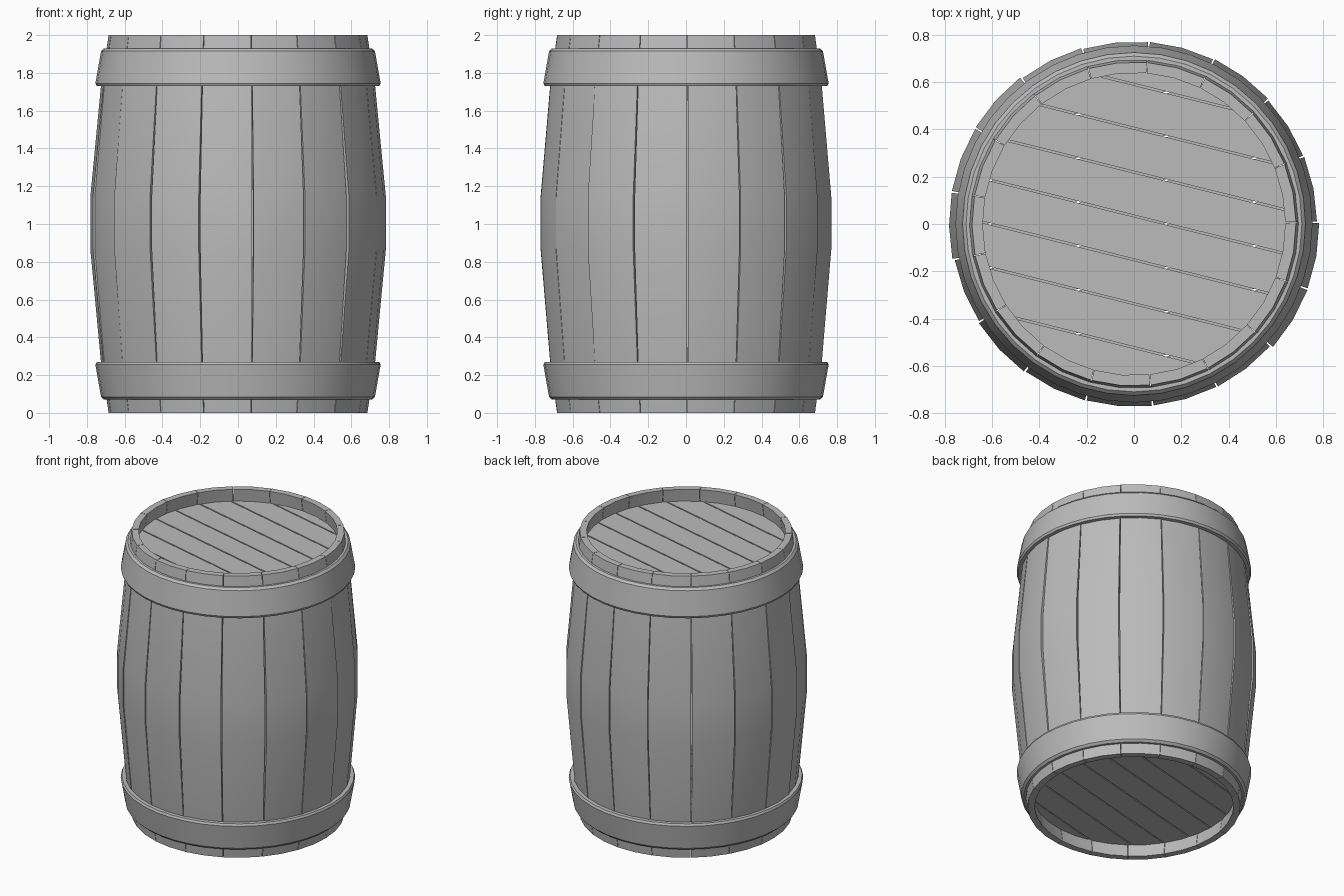
import bpy, bmesh, math, random
from mathutils import Vector

random.seed(4)
cube = bpy.data.objects.get("Cube")
if cube:
    bpy.data.objects.remove(cube, do_unlink=True)

grey = bpy.data.materials.new("plain grey")
grey.use_nodes = True
grey.diffuse_color = (0.5, 0.5, 0.5, 1)
grey.node_tree.nodes["Principled BSDF"].inputs["Base Color"].default_value = (0.5, 0.5, 0.5, 1)


def finish(bm, name):
    """Turn a bmesh into a smooth object with crisp edges."""
    bmesh.ops.recalc_face_normals(bm, faces=bm.faces)
    mesh = bpy.data.meshes.new(name)
    bm.to_mesh(mesh)
    bm.free()
    mesh.materials.append(grey)
    obj = bpy.data.objects.new(name, mesh)
    bpy.context.collection.objects.link(obj)
    bpy.ops.object.select_all(action='DESELECT')
    obj.select_set(True)
    bpy.context.view_layer.objects.active = obj
    bpy.ops.object.shade_smooth_by_angle(angle=math.radians(30))
    return obj


def polar(r, a, z):
    return (r * math.cos(a), r * math.sin(a), z)


def loft(bm, rings, closed):
    """Skin equal-length rings of points; cap the ends unless closed."""
    loops = [[bm.verts.new(p) for p in ring] for ring in rings]
    n = len(loops[0])
    pairs = list(zip(loops, loops[1:]))
    if closed:
        pairs.append((loops[-1], loops[0]))
    else:
        bm.faces.new(loops[0])
        bm.faces.new(loops[-1])
    for a, b in pairs:
        for i in range(n):
            j = (i + 1) % n
            bm.faces.new((a[i], a[j], b[j], b[i]))


# Bulging staves, each with a slightly uneven outer face
STAVES = 17
STEP = 2 * math.pi / STAVES
profile = [(0, 0.685), (0.27, 0.724), (0.87, 0.778), (1.14, 0.778), (1.73, 0.724), (2, 0.685)]
for k in range(STAVES):
    start = 0.01 + k * STEP
    push = random.uniform(-0.008, 0.008)
    rings = []
    for z, r in profile:
        swell = (r - 0.685) / 0.093
        gap = 0.002 + 0.003 * swell
        outer = r + push * swell
        inner = r - 0.045
        angles = [start + gap, start + STEP / 2, start + STEP - gap]
        ring = [polar(outer, a, z) for a in angles]
        ring += [polar(inner, a, z) for a in reversed(angles)]
        rings.append(ring)
    bm = bmesh.new()
    loft(bm, rings, False)
    finish(bm, f"stave_{k + 1}")

# Tapered hoops, mirrored about mid height
hoop = [(0.69, 0.07), (0.71, 0.07), (0.725, 0.085), (0.755, 0.255), (0.748, 0.27), (0.715, 0.27)]
SIDES = 40
for name, flip in (("lower_hoop", False), ("upper_hoop", True)):
    bm = bmesh.new()
    rings = [[polar(r, 2 * math.pi * i / SIDES, 2 - z if flip else z) for r, z in hoop]
             for i in range(SIDES)]
    loft(bm, rings, True)
    finish(bm, name)

# Planked heads, recessed inside the rims
PLANK = 0.18
TILT = math.radians(14)
for name, z, side in (("top_head", 1.885, 1), ("bottom_head", 0.115, -1)):
    normal = Vector((math.sin(TILT), side * math.cos(TILT), 0))
    for k in range(-4, 4):
        low = 0.033 + k * PLANK + 0.004
        high = low + PLANK - 0.008
        bm = bmesh.new()
        bmesh.ops.create_cone(bm, cap_ends=True, segments=34, radius1=0.662, radius2=0.662, depth=0.05)
        bmesh.ops.translate(bm, verts=bm.verts, vec=(0, 0, z))
        for offset, direction in ((low, -normal), (high, normal)):
            bmesh.ops.bisect_plane(bm, geom=bm.verts[:] + bm.edges[:] + bm.faces[:],
                                   plane_co=normal * offset, plane_no=direction, clear_outer=True)
            rim = [e for e in bm.edges if e.is_boundary]
            if rim:
                bmesh.ops.holes_fill(bm, edges=rim)
        if bm.faces:
            finish(bm, f"{name}_plank_{k + 5}")
        else:
            bm.free()
